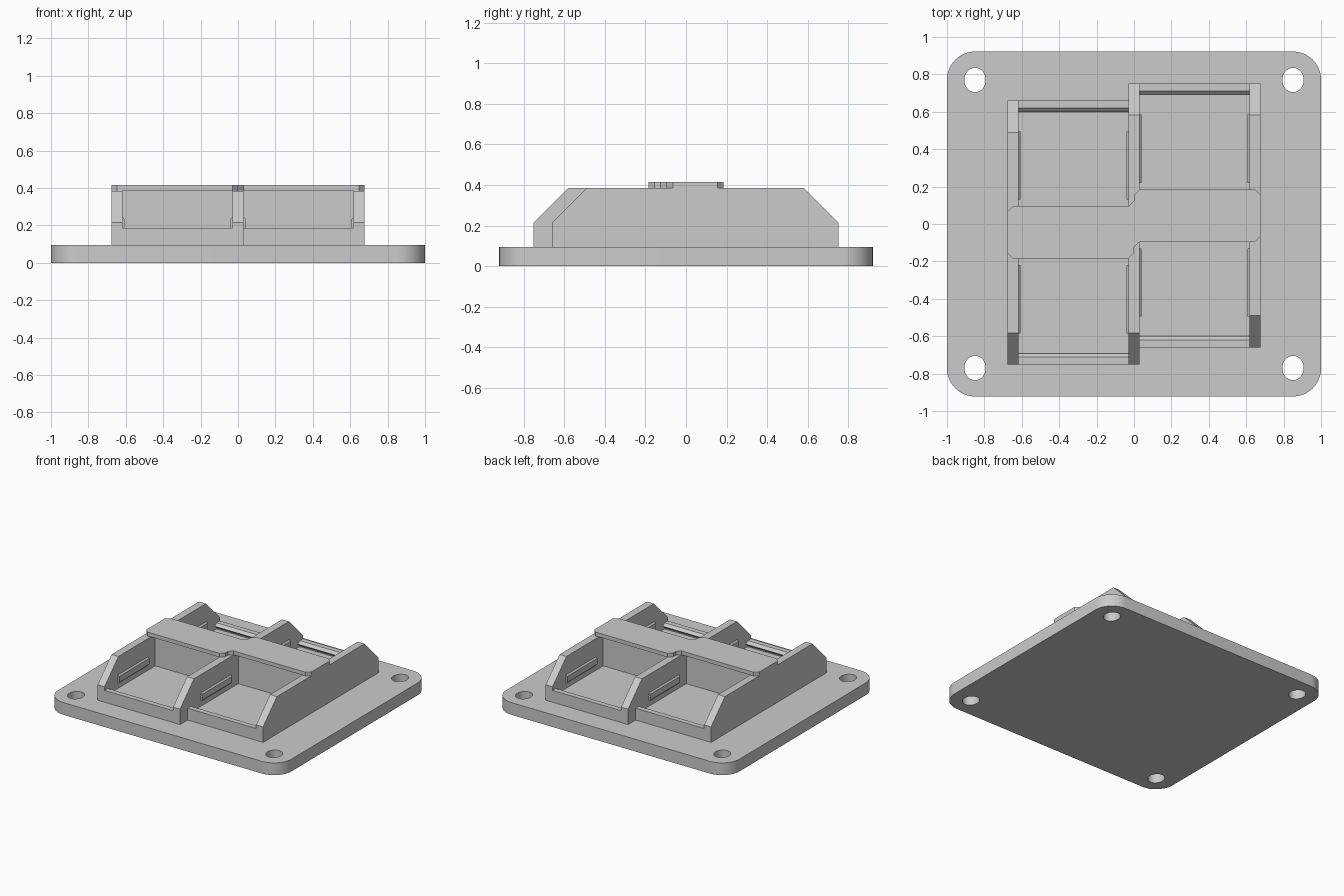
import bpy, bmesh, math
from mathutils import Vector

default = bpy.data.objects.get("Cube")
if default:
    bpy.data.objects.remove(default, do_unlink=True)

grey = bpy.data.materials.new("light grey plastic")
grey.use_nodes = True
grey.diffuse_color = (0.6, 0.6, 0.6, 1)
grey.node_tree.nodes["Principled BSDF"].inputs["Base Color"].default_value = (0.6, 0.6, 0.6, 1)

PLACE = {"x": lambda p, d: (d, *p), "y": lambda p, d: (p[0], d, p[1]), "z": lambda p, d: (*p, d)}


def prism(name, outline, axis, lo, hi):
    """Extrude a closed outline, drawn in the other two axes, along an axis."""
    bm = bmesh.new()
    place = PLACE[axis]
    face = bm.faces.new([bm.verts.new(place(p, lo)) for p in outline])
    top = bmesh.ops.extrude_face_region(bm, geom=[face])["geom"]
    step = Vector(place((0, 0), hi - lo))
    bmesh.ops.translate(bm, vec=step, verts=[v for v in top if isinstance(v, bmesh.types.BMVert)])
    bmesh.ops.recalc_face_normals(bm, faces=bm.faces)
    mesh = bpy.data.meshes.new(name)
    bm.to_mesh(mesh)
    bm.free()
    obj = bpy.data.objects.new(name, mesh)
    mesh.materials.append(grey)
    bpy.context.collection.objects.link(obj)
    return obj


def half_turn(points):
    return [(-x, -y) for x, y in points]


def arc(cx, cy, rx, ry, start, end, steps):
    angles = [math.radians(start + (end - start) * i / steps) for i in range(steps + 1)]
    return [(cx + rx * math.cos(a), cy + ry * math.sin(a)) for a in angles]


# Rounded base with four through holes
BASE = 0.095
R = 0.15
corners = [(1, 1), (-1, 1), (-1, -1), (1, -1)]
outline = []
for i, (sx, sy) in enumerate(corners):
    outline += arc(sx * (1 - R), sy * (0.922 - R), R, R, 90 * i, 90 * i + 90, 12)
base = prism("base_plate", outline, "z", 0, BASE)
bpy.context.view_layer.objects.active = base
for sx, sy in corners:
    ring = arc(sx * 0.85, sy * 0.77, 0.057, 0.065, 0, 360, 32)[:-1]
    cutter = prism("hole_cutter", ring, "z", -0.1, 0.2)
    cutter.hide_render = True
    mod = base.modifiers.new("hole", "BOOLEAN")
    mod.operation = "DIFFERENCE"
    mod.solver = "EXACT"
    mod.object = cutter
    bpy.ops.object.modifier_apply(modifier=mod.name)
    bpy.data.objects.remove(cutter, do_unlink=True)
bpy.ops.object.select_all(action="DESELECT")
base.select_set(True)
bpy.ops.object.shade_smooth_by_angle(angle=math.radians(30))

# Side walls with sloped ends
TOP, SHOULDER, SLOPE = 0.385, 0.215, 0.17


def wall(name, x0, x1, front, back):
    prism(name, [(front, BASE), (front, SHOULDER), (front + SLOPE, TOP),
                 (back - SLOPE, TOP), (back, SHOULDER), (back, BASE)], "x", x0, x1)


wall("right_wall", -0.677, -0.618, -0.752, 0.66)
wall("middle_wall", -0.03, 0.03, -0.752, 0.752)
wall("left_wall", 0.618, 0.677, -0.66, 0.752)

# Tray section: floor, central divider, and end lips with an undercut snap bead
FLOOR, LIP, MID = 0.14, 0.187, -0.046
half_tray = [(0.706, BASE), (0.706, LIP), (0.666, LIP), (0.646, LIP - 0.02),
             (0.666, LIP - 0.04), (0.666, FLOOR), (0.085, FLOOR), (0.085, TOP)]
tray = [(MID + y, z) for y, z in half_tray] + [(MID - y, z) for y, z in reversed(half_tray)]
for side, s in (("right", 1), ("left", -1)):
    section = [(s * y, z) for y, z in tray]
    x0, x1 = sorted((s * -0.618, s * -0.03))
    prism(side + "_tray", section, "x", x0, x1)
    # Wedge-shaped grip ribs on the inner wall faces
    for y0, y1 in ((-0.585, -0.22), (0.13, 0.495)):
        for face_x, inward in ((-0.618, 1), (-0.03, -1)):
            tip = face_x + inward * 0.011
            rib = [(s * face_x, 0.178), (s * tip, 0.189), (s * tip, 0.234), (s * face_x, 0.245)]
            lo, hi = sorted((s * y0, s * y1))
            prism(side + "_grip_rib", rib, "y", lo, hi)

# Stepped cover plate across the dividers
C = 0.03
half = [(0, 0.155), (0, 0.125), (-C, 0.095), (C - 0.677, 0.095), (-0.677, 0.095 - C),
        (-0.677, C - 0.185), (C - 0.677, -0.185), (-C, -0.185)]
prism("cover_plate", half + half_turn(half), "z", TOP, TOP + 0.03)
